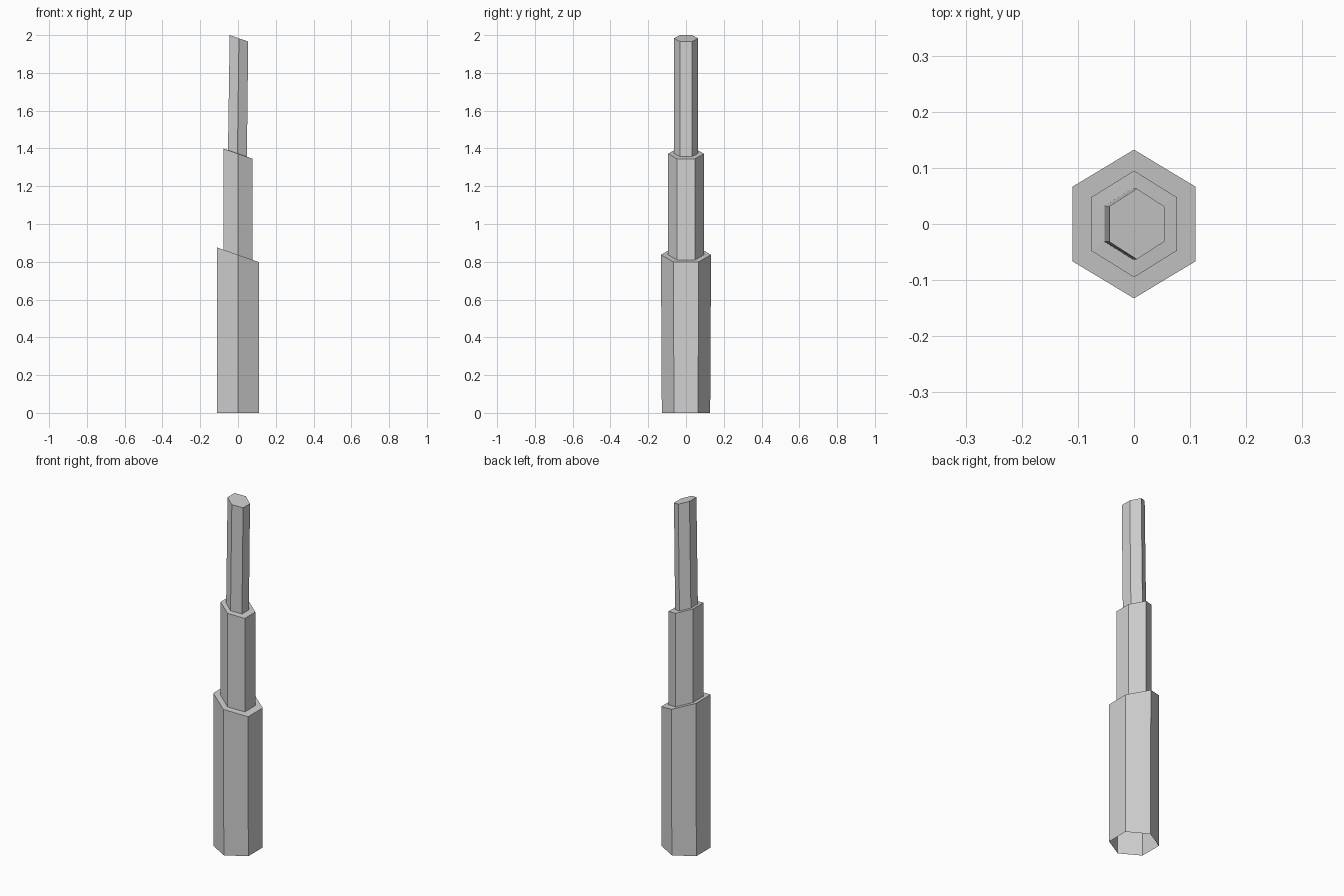
import bpy

# Remove the default cube
cube = bpy.data.objects.get("Cube")
if cube:
    bpy.data.objects.remove(cube, do_unlink=True)

# Single grey material
GREY = (0.64, 0.64, 0.64, 1)
grey = bpy.data.materials.new("plain grey")
grey.use_nodes = True
grey.diffuse_color = GREY
grey.node_tree.nodes["Principled BSDF"].inputs["Base Color"].default_value = GREY

SLOPE = -0.35  # every top is cut by a plane falling towards +x


def hexagon(half_width, tip, height, slope=SLOPE, shift=0):
    """Hexagon with flats on +x and -x and points on +y and -y, on a sloped plane."""
    flat = tip / 2
    outline = [(half_width, -flat), (half_width, flat), (0, tip),
               (-half_width, flat), (-half_width, -flat), (0, -tip)]
    return [(x + shift, y, height + slope * x) for x, y in outline]


def section(name, bottom, top, inner=None):
    """Open hexagonal tube, finished by a ledge around the next tube or a flat cap."""
    loops = [bottom, top] + ([inner] if inner else [])
    verts = [v for loop in loops for v in loop]
    faces = []
    for k in range(len(loops) - 1):
        for i in range(6):
            j = (i + 1) % 6
            faces.append((k * 6 + i, k * 6 + j, k * 6 + 6 + j, k * 6 + 6 + i))
    if not inner:
        faces.append(tuple(range(6, 12)))
    mesh = bpy.data.meshes.new(name)
    mesh.from_pydata(verts, [], faces)
    mesh.materials.append(grey)
    obj = bpy.data.objects.new(name, mesh)
    bpy.context.collection.objects.link(obj)


# Rings where the sections begin and end
ground = hexagon(0.11, 0.128, 0, slope=0)
lower_top = hexagon(0.11, 0.1325, 0.837)
middle_base = hexagon(0.0765, 0.095, 0.837)
middle_top = hexagon(0.0765, 0.095, 1.372)
upper_base = hexagon(0.05, 0.063, 1.374, shift=-0.003)
upper_top = hexagon(0.049, 0.063, 1.983, shift=0.005)

# Three stacked sections, open underneath
section("lower_section", ground, lower_top, middle_base)
section("middle_section", middle_base, middle_top, upper_base)
section("upper_section", upper_base, upper_top)
